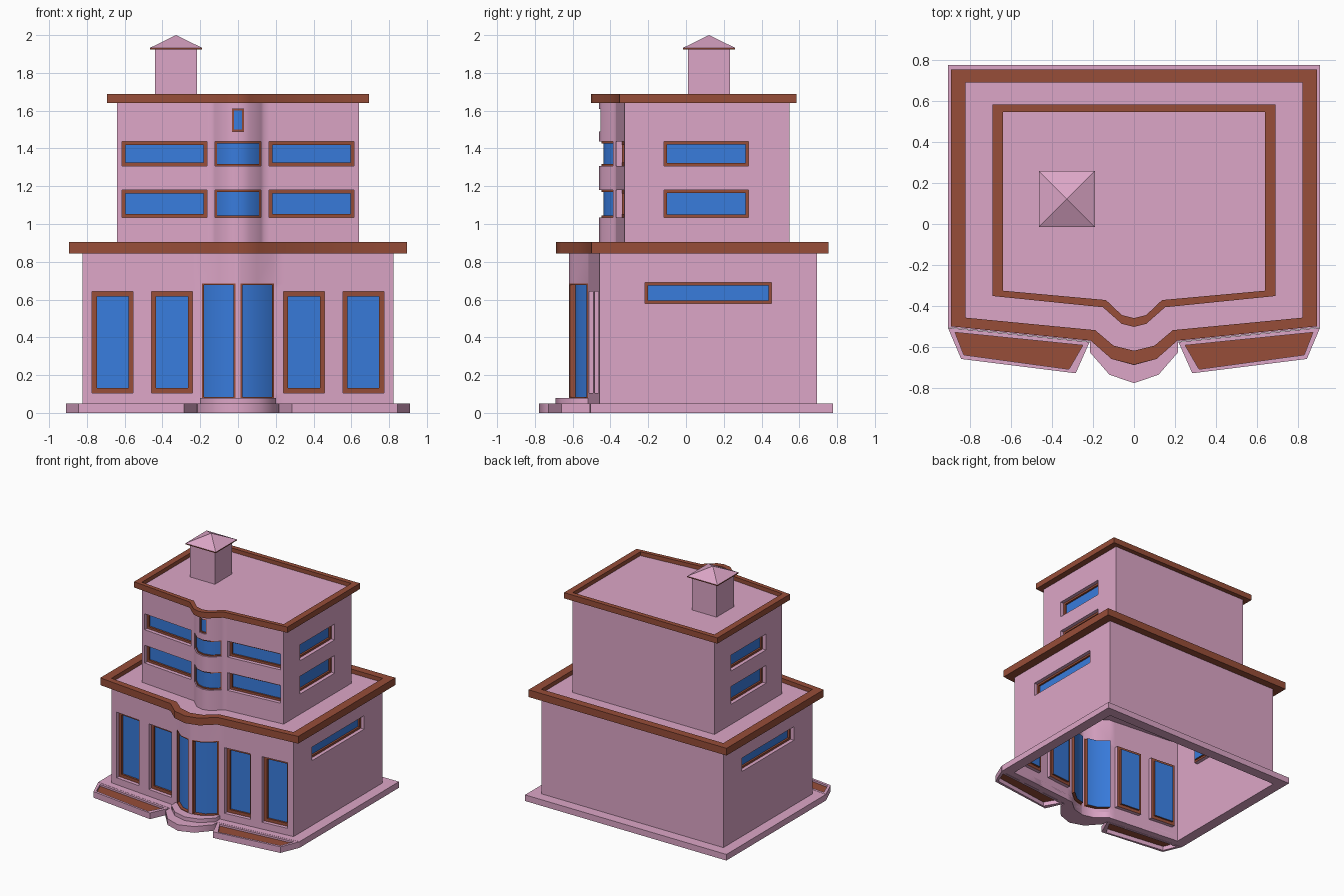
import bpy, bmesh
from math import radians, sqrt, pi

if "Cube" in bpy.data.objects:
    bpy.data.objects.remove(bpy.data.objects["Cube"])


def material(name, rgb):
    m = bpy.data.materials.new(name)
    m.diffuse_color = (*rgb, 1)
    m.use_nodes = True
    m.node_tree.nodes["Principled BSDF"].inputs["Base Color"].default_value = m.diffuse_color
    return m


PINK = material("pink_plaster", (0.72, 0.38, 0.57))
BROWN = material("brown_trim", (0.31, 0.075, 0.04))
BLUE = material("blue_glass", (0.04, 0.2, 0.72))


def finish(bm, name, mat, recalc=False):
    bmesh.ops.remove_doubles(bm, verts=bm.verts, dist=0.0002)
    if recalc:
        bmesh.ops.recalc_face_normals(bm, faces=bm.faces)
    me = bpy.data.meshes.new(name)
    bm.to_mesh(me)
    bm.free()
    me.materials.append(mat)
    ob = bpy.data.objects.new(name, me)
    bpy.context.collection.objects.link(ob)
    bpy.ops.object.select_all(action='DESELECT')
    ob.select_set(True)
    bpy.context.view_layer.objects.active = ob
    bpy.ops.object.shade_smooth_by_angle(angle=radians(50))
    return ob


def face(bm, pts):
    return bm.faces.new([bm.verts.new(p) for p in pts])


def mirrored(half):
    # half outline from the back corner to the front centre
    return half + [(-x, y) for x, y in reversed(half[:-1])]


def ring(name, outer, inner, z0, z1, mat):
    # closed band between two outlines of equal point count
    bm = bmesh.new()
    n = len(outer)
    for i in range(n):
        j = (i + 1) % n
        a, b, c, d = outer[i], outer[j], inner[j], inner[i]
        for p, q in ((a, b), (c, d)):
            face(bm, [(*p, z0), (*q, z0), (*q, z1), (*p, z1)])
        for z in (z0, z1):
            face(bm, [(*a, z), (*b, z), (*c, z), (*d, z)])
    finish(bm, name, mat, True)


def plane(name, outline, z, mat):
    bm = bmesh.new()
    f = face(bm, [(*p, z) for p in outline])
    f.normal_update()
    if f.normal.z < 0:
        f.normal_flip()
    finish(bm, name, mat)


def bridge(bm, a, b):
    for i in range(len(a)):
        j = (i + 1) % len(a)
        face(bm, [a[i], a[j], b[j], b[i]])


def storey(name, half, z0, z1, front_windows, side_windows):
    """Walls with window holes, plus their frames and glass.
    window = (u0, u1, z0, z1, reveal depth, frame width, glass depth)"""
    X, back = half[0]
    path = sorted(mirrored(half)[1:-1])

    def front(u, d):
        for (xa, ya), (xb, yb) in zip(path, path[1:]):
            if u <= xb + 1e-6:
                return u, ya + (yb - ya) * (u - xa) / (xb - xa) + d

    y0 = half[1][1]
    flipped = [(-w[1], -w[0], *w[2:]) for w in side_windows]
    sides = [
        (front, [p[0] for p in path], front_windows),
        (lambda u, d: (X - d, u), [y0, back], side_windows),
        (lambda u, d: (-X + d, -u), [-back, -y0], flipped),
        (lambda u, d: (-u, back - d), [-X, X], []),
    ]
    walls, frames, glass = bmesh.new(), bmesh.new(), bmesh.new()
    for P, knots, windows in sides:
        us = sorted(set(knots + [u for w in windows for u in w[:2]]))
        zs = sorted({z0, z1} | {z for w in windows for z in w[2:4]})
        for a, b in zip(us, us[1:]):
            for c, d in zip(zs, zs[1:]):
                u, z = (a + b) / 2, (c + d) / 2
                if any(w[0] < u < w[1] and w[2] < z < w[3] for w in windows):
                    continue
                face(walls, [(*P(a, 0), c), (*P(b, 0), c), (*P(b, 0), d), (*P(a, 0), d)])
        for ua, ub, za, zb, reveal, width, depth in windows:
            mids = [k for k in knots if ua < k < ub]

            def loop(i, d):
                row = [P(u, d) for u in [ua + i] + mids + [ub - i]]
                return [(*p, za + i) for p in row] + [(*p, zb - i) for p in reversed(row)]

            if reveal:
                bridge(walls, loop(0, 0), loop(0, reveal))
            bridge(frames, loop(0, reveal), loop(width, reveal))
            bridge(frames, loop(width, reveal), loop(width, depth))
            g = loop(width, depth)
            for i in range(len(g) // 2 - 1):
                face(glass, [g[i], g[i + 1], g[-2 - i], g[-1 - i]])
    finish(walls, name + "_walls", PINK)
    finish(frames, name + "_window_frames", BROWN)
    finish(glass, name + "_window_glass", BLUE)


def both(w):
    return [w, (-w[1], -w[0], *w[2:])]


# Ground storey
low = [(.823, .693), (.823, -.458), (.19, -.519), (.1, -.595), (0, -.62)]
low_rim = [(.895, .755), (.895, -.5), (.212, -.57), (.11, -.66), (0, -.688)]
wins = both((.24, .459, .106, .642, .03, .025, .045))
wins += both((.555, .772, .106, .642, .03, .025, .045))
wins += both((.014, .19, .075, .685, 0, .009, .03))  # entrance doors
storey("ground_storey", low, 0, .87, wins, [(-.218, .453, .58, .69, .03, .016, .045)])
plane("lower_roof", mirrored(low), .87, PINK)
ring("lower_roof_trim", mirrored(low_rim), mirrored(low), .845, .904, BROWN)

# Upper storey
up = [(.641, .547), (.641, -.326), (.137, -.372), (.06, -.445), (0, -.46)]
up_rim = [(.693, .585), (.693, -.352), (.152, -.407), (.06, -.488), (0, -.503)]
wins = [(-.032, .032, 1.49, 1.61, .008, .01, .015)]
for za, zb in ((1.035, 1.18), (1.307, 1.437)):
    wins += both((.165, .613, za, zb, .03, .018, .045))
    wins.append((-.122, .122, za, zb, .012, .01, .022))
side = [(-.117, .332, za, zb, .03, .016, .045) for za, zb in ((1.035, 1.18), (1.307, 1.437))]
storey("upper_storey", up, .87, 1.655, wins, side)
plane("upper_roof", mirrored(up), 1.655, PINK)
ring("upper_roof_trim", mirrored(up_rim), mirrored(up), 1.64, 1.687, BROWN)

# Plinth with the lower entrance step
base = [(.91, .778), (.91, -.505), (.215, -.575), (.215, -.628), (.12, -.737), (0, -.778)]
base_in = low[:3] + [(.16, -.5443)] + low[3:]
ring("plinth", mirrored(base), mirrored(base_in), 0, .05, PINK)

# Upper entrance step
bm = bmesh.new()
outline = mirrored([(.2, -.518), (.2, -.575), (.11, -.66), (0, -.69)])
outline += [(x, y) for x, y in reversed(mirrored(low[2:]))]
f = face(bm, [(*p, .04) for p in outline])
ext = bmesh.ops.extrude_face_region(bm, geom=[f])["geom"]
bmesh.ops.translate(bm, vec=(0, 0, .04), verts=[v for v in ext if isinstance(v, bmesh.types.BMVert)])
finish(bm, "upper_step", PINK, True)

# Planters either side of the steps
rim = [(.91, -.507), (.845, -.66), (.285, -.73), (.217, -.577)]
bed = [(.875, -.53), (.832, -.64), (.318, -.71), (.25, -.593)]
for s, label in ((1, "right"), (-1, "left")):
    o, i = [[(s * x, y) for x, y in pts] for pts in (rim, bed)]
    ring(label + "_planter", o, i, 0, .05, PINK)
    plane(label + "_planter_soil", i, .035, BROWN)

# Chimney with pyramid cap
cx, cy = -.328, .122


def box(name, half, za, zb, mat):
    o = [(cx + half * a, cy + half * b) for a, b in ((-1, -1), (1, -1), (1, 1), (-1, 1))]
    bm = bmesh.new()
    bridge(bm, [(*p, za) for p in o], [(*p, zb) for p in o])
    face(bm, [(*p, za) for p in o])
    face(bm, [(*p, zb) for p in o])
    finish(bm, name, mat, True)


box("chimney", .112, 1.655, 1.928, PINK)
box("chimney_cap_edge", .137, 1.925, 1.933, BROWN)
bpy.ops.mesh.primitive_cone_add(vertices=4, radius1=.137 * sqrt(2), depth=.067,
                                location=(cx, cy, 1.9665), rotation=(0, 0, pi / 4))
cap = bpy.context.object
cap.name = "chimney_cap"
cap.data.materials.append(PINK)
